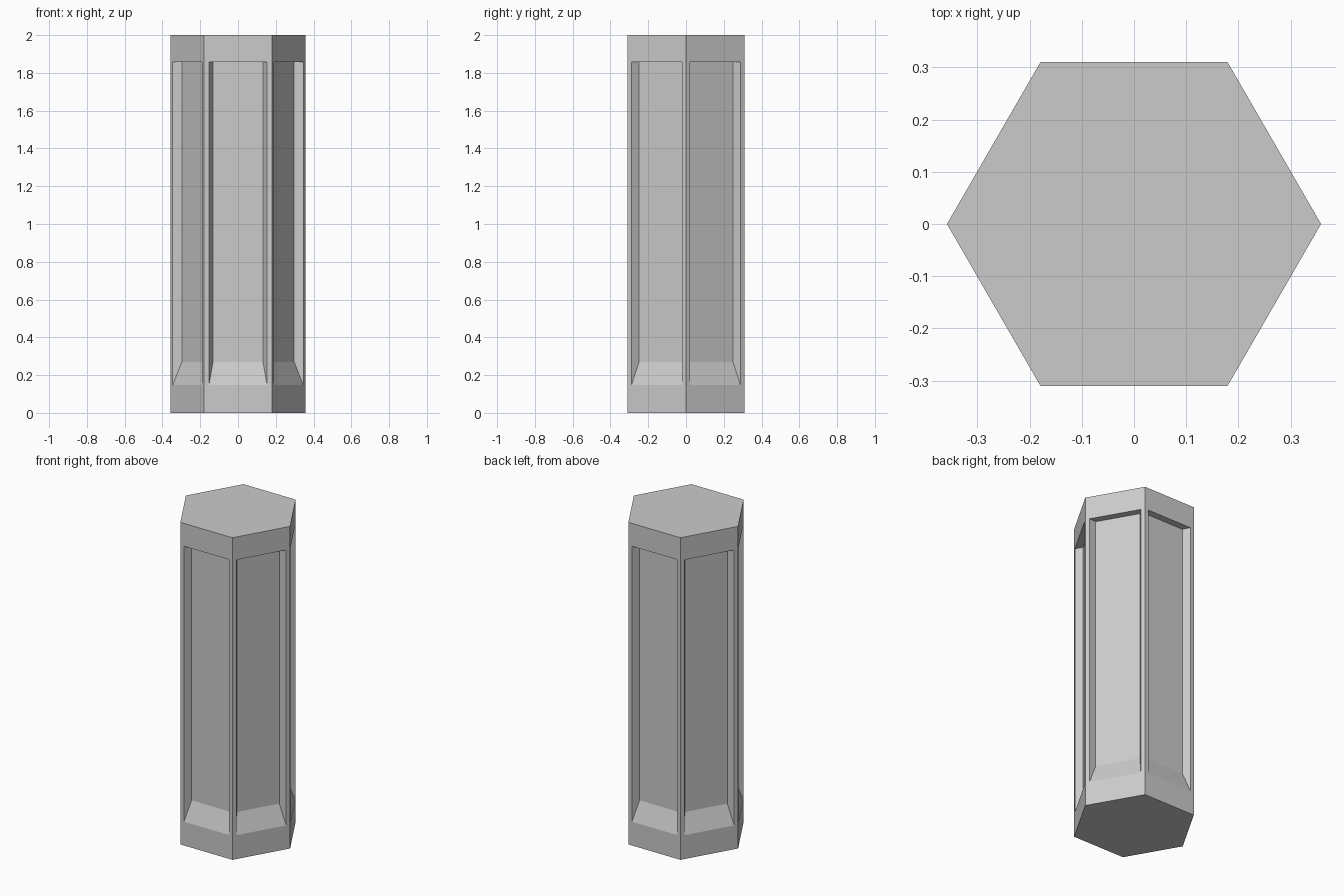
import bpy
import bmesh
from math import pi, sqrt
from mathutils import Matrix, Vector

cube = bpy.data.objects.get("Cube")
if cube:
    bpy.data.objects.remove(cube, do_unlink=True)

SIDES = 6
RADIUS = 0.358
HEIGHT = 2.0
APOTHEM = RADIUS * sqrt(3) / 2
DEPTH = 0.043


def make_material(name, rgb):
    mat = bpy.data.materials.new(name)
    mat.use_nodes = True
    color = (*rgb, 1.0)
    mat.diffuse_color = color
    mat.node_tree.nodes["Principled BSDF"].inputs["Base Color"].default_value = color
    return mat


def rectangle(bm, turn, half_width, bottom, top, inset):
    """Four corners of an upright rectangle on one side of the column."""
    y = inset - APOTHEM
    corners = [(-half_width, bottom), (half_width, bottom),
               (half_width, top), (-half_width, top)]
    return [bm.verts.new(turn @ Vector((x, y, z))) for x, z in corners]


def bridge(bm, outer, inner):
    for i in range(4):
        j = (i + 1) % 4
        bm.faces.new((outer[i], outer[j], inner[j], inner[i]))


bm = bmesh.new()
bottom_cap, top_cap = [], []

# Each side: flat frame, recess walls with a sloped sill, and the panel floor
for side in range(SIDES):
    turn = Matrix.Rotation(side * 2 * pi / SIDES, 3, "Z")
    edge = rectangle(bm, turn, RADIUS / 2, 0, HEIGHT, 0)
    opening = rectangle(bm, turn, 0.154, 0.148, 1.858, 0)
    floor = rectangle(bm, turn, 0.132, 0.27, 1.858, DEPTH)
    bridge(bm, edge, opening)
    bridge(bm, opening, floor)
    bm.faces.new(floor)
    bottom_cap.append(edge[0])
    top_cap.append(edge[3])

# Hexagonal ends
bm.faces.new(bottom_cap[::-1])
bm.faces.new(top_cap)
bmesh.ops.remove_doubles(bm, verts=bm.verts, dist=0.0005)
bmesh.ops.recalc_face_normals(bm, faces=bm.faces)

mesh = bpy.data.meshes.new("hexagonal_column")
bm.to_mesh(mesh)
bm.free()
mesh.materials.append(make_material("light_grey", (0.6, 0.6, 0.6)))
column = bpy.data.objects.new("hexagonal_column", mesh)
bpy.context.collection.objects.link(column)
